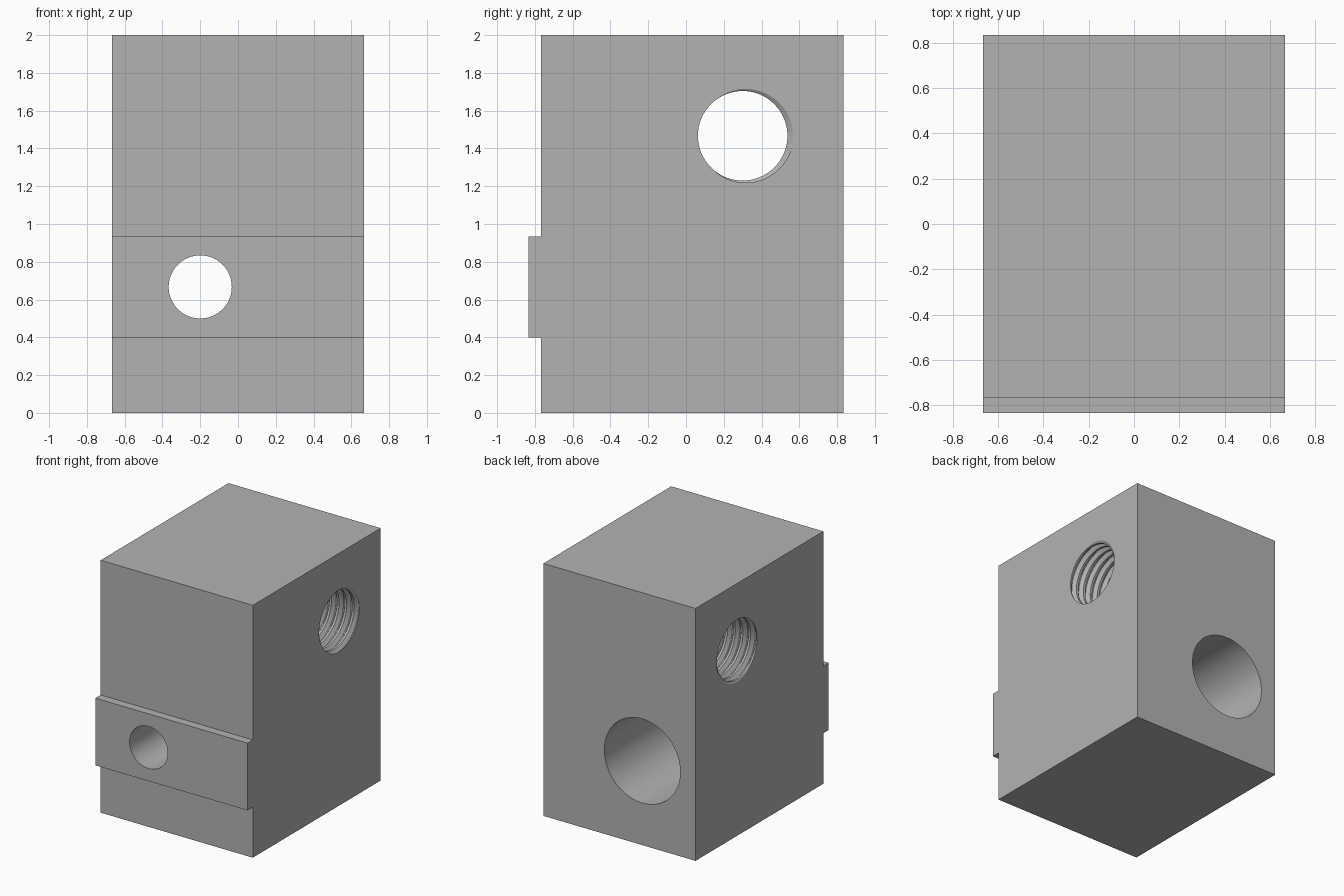
import bpy, bmesh, math
from mathutils import Matrix

old = bpy.data.objects.get("Cube")
if old:
    bpy.data.objects.remove(old, do_unlink=True)

HALF_W = 0.667
FRONT, FACE, BACK = -0.833, -0.767, 0.833

steel = bpy.data.materials.new("plain grey")
steel.use_nodes = True
GREY = (0.45, 0.45, 0.45, 1)
steel.diffuse_color = GREY
steel.node_tree.nodes["Principled BSDF"].inputs["Base Color"].default_value = GREY


def make_object(name, bm):
    bmesh.ops.recalc_face_normals(bm, faces=bm.faces)
    mesh = bpy.data.meshes.new(name)
    bm.to_mesh(mesh)
    bm.free()
    mesh.materials.append(steel)
    ob = bpy.data.objects.new(name, mesh)
    bpy.context.collection.objects.link(ob)
    return ob


def bore_cutter(name, radius, y0, y1, x=-0.2, z=0.667):
    """Cylinder along y between y0 and y1."""
    bm = bmesh.new()
    place = Matrix.Translation((x, (y0 + y1) / 2, z)) @ Matrix.Rotation(math.pi / 2, 4, 'X')
    bmesh.ops.create_cone(bm, cap_ends=True, segments=96, radius1=radius,
                          radius2=radius, depth=y1 - y0, matrix=place)
    return make_object(name, bm)


def thread_cutter(name, y, z, minor, major, pitch, turns=24, seg=64):
    """Closed right-handed screw along x, with a groove at the right-hand face."""
    profile = [(0, minor), (0.28, minor), (0.58, major), (0.7, major)]
    start = HALF_W - pitch * (turns - 3 + 0.64)
    bm = bmesh.new()
    last = turns * seg

    def vert(i, p):
        a = math.tau * i / seg
        f, r = profile[p]
        return bm.verts.new((start + pitch * (i / seg + f),
                             y + r * math.cos(a), z + r * math.sin(a)))

    # The first profile line runs one extra turn to close the final groove
    lines = [[vert(i, p) for i in range(last + 1 + (seg if p == 0 else 0))]
             for p in range(4)]
    lines.append(lines[0][seg:])
    for low, high in zip(lines, lines[1:]):
        for i in range(last):
            bm.faces.new((low[i], low[i + 1], high[i + 1], high[i]))
    # Fan caps at both ends
    for i, x in ((0, start - pitch), (last, start + pitch * (turns + 2))):
        hub = bm.verts.new((x, y, z))
        loop = lines[0][i:i + seg + 1] + [lines[p][i] for p in (3, 2, 1)]
        for a, b in zip(loop, loop[1:] + loop[:1]):
            bm.faces.new((a, b, hub))
    return make_object(name, bm)


# Block with locating ridge: side profile extruded across the width
side = [(BACK, 0), (BACK, 2), (FACE, 2), (FACE, 0.933),
        (FRONT, 0.933), (FRONT, 0.4), (FACE, 0.4), (FACE, 0)]
bm = bmesh.new()
base = bm.faces.new([bm.verts.new((-HALF_W, y, z)) for y, z in side])
ext = bmesh.ops.extrude_face_region(bm, geom=[base])
bmesh.ops.translate(bm, vec=(2 * HALF_W, 0, 0),
                    verts=[g for g in ext["geom"] if isinstance(g, bmesh.types.BMVert)])
block = make_object("clamp_block", bm)

# Bolt hole, counterbore from the back, and threaded cross hole
cutters = [
    bore_cutter("bolt_hole_cutter", 0.167, FRONT - 0.1, 0),
    bore_cutter("counterbore_cutter", 0.333, -0.27, BACK + 0.1),
    thread_cutter("threaded_hole_cutter", 0.3, 1.467, 0.237, 0.266, 0.0667),
]
bpy.context.view_layer.objects.active = block
for cutter in cutters:
    cutter.hide_render = True
    mod = block.modifiers.new(cutter.name, 'BOOLEAN')
    mod.operation = 'DIFFERENCE'
    mod.solver = 'EXACT'
    mod.object = cutter
    bpy.ops.object.modifier_apply(modifier=mod.name)
    bpy.data.objects.remove(cutter, do_unlink=True)

# Smooth bores, crisp edges
bpy.ops.object.select_all(action='DESELECT')
block.select_set(True)
bpy.ops.object.shade_smooth_by_angle(angle=math.radians(30))
